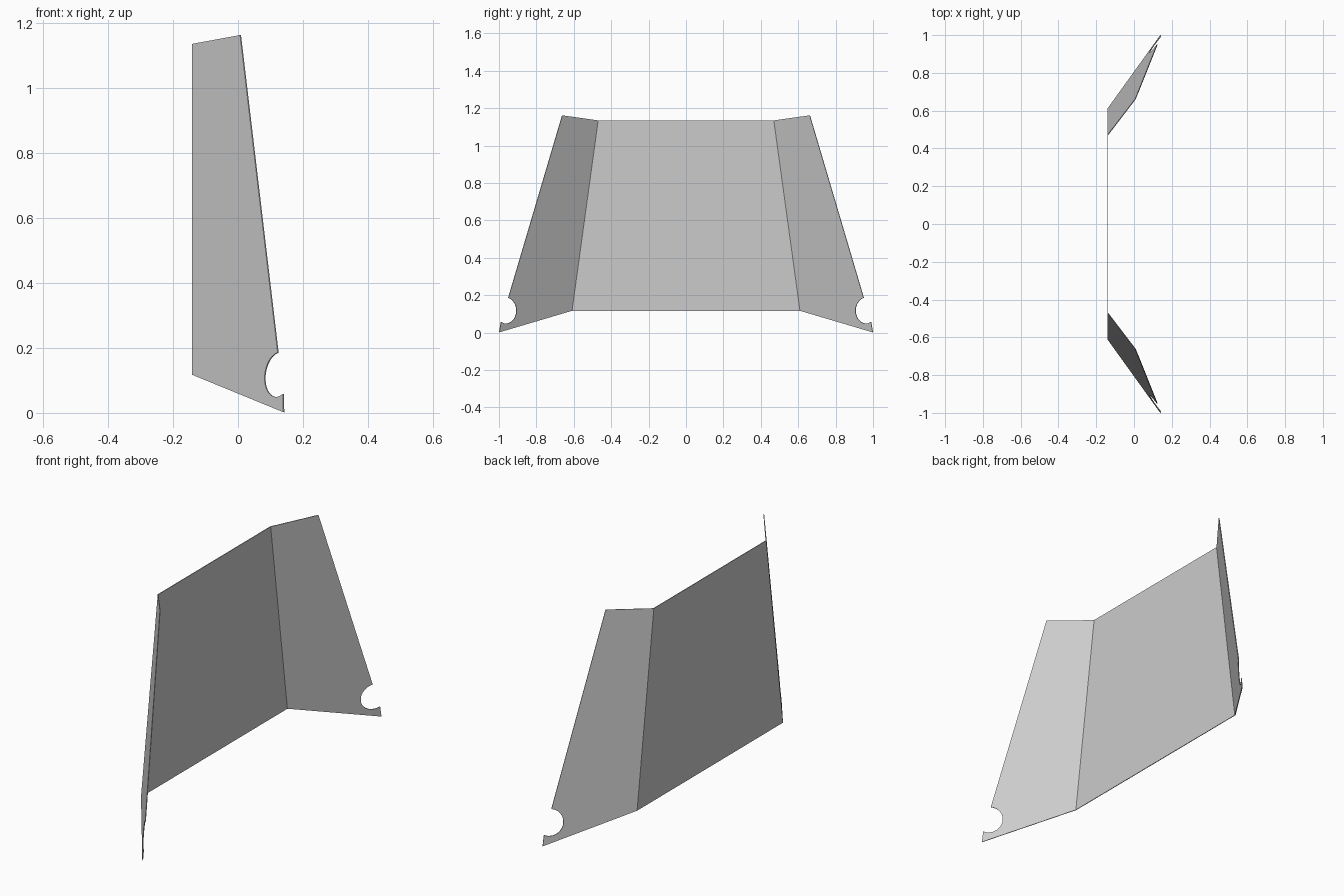
import bpy, bmesh
from math import cos, sin, radians

cube = bpy.data.objects.get("Cube")
if cube:
    bpy.data.objects.remove(cube, do_unlink=True)

# Single grey sheet material
grey = bpy.data.materials.new("light grey")
grey.use_nodes = True
colour = (0.6, 0.6, 0.6, 1.0)
grey.diffuse_color = colour
grey.node_tree.nodes["Principled BSDF"].inputs["Base Color"].default_value = colour

PANEL_X = -0.139
FOLD_LOW, FOLD_HIGH = (0.61, 0.117), (0.47, 1.135)
WING_SLOPE = 0.75
NOTCH_Y, NOTCH_Z = 0.962, 0.118
NOTCH_RY, NOTCH_RZ = 0.055, 0.069


def wing_point(y, z):
    """Place a side-profile point on the plane of the folded wing."""
    t = (z - FOLD_LOW[1]) / (FOLD_HIGH[1] - FOLD_LOW[1])
    fold_y = FOLD_LOW[0] + t * (FOLD_HIGH[0] - FOLD_LOW[0])
    return (PANEL_X + WING_SLOPE * (y - fold_y), y, z)


bm = bmesh.new()
low = bm.verts.new((PANEL_X, *FOLD_LOW))
high = bm.verts.new((PANEL_X, *FOLD_HIGH))

# Half of the flat middle panel
mid_high = bm.verts.new((PANEL_X, 0, FOLD_HIGH[1]))
mid_low = bm.verts.new((PANEL_X, 0, FOLD_LOW[1]))
bm.faces.new((mid_low, low, high, mid_high))

# Wing with a round notch near its lower outer corner
steps = 24
notch = []
for i in range(steps + 1):
    a = radians(102 + (300 - 102) * i / steps)
    notch.append((NOTCH_Y + NOTCH_RY * cos(a), NOTCH_Z + NOTCH_RZ * sin(a)))
outline = [(0.662, 1.162)] + notch + [(0.999, 0.002)]
wing = [bm.verts.new(wing_point(y, z)) for y, z in outline]
bm.faces.new([low] + wing[::-1] + [high])
bmesh.ops.recalc_face_normals(bm, faces=bm.faces)

mesh = bpy.data.meshes.new("folded_panel")
bm.to_mesh(mesh)
bm.free()
mesh.materials.append(grey)
panel = bpy.data.objects.new("folded_panel", mesh)
bpy.context.collection.objects.link(panel)

# Mirror front to back, then give the sheet its thickness
mirror = panel.modifiers.new("mirror", "MIRROR")
mirror.use_axis = (False, True, False)
mirror.use_clip = True
solid = panel.modifiers.new("thickness", "SOLIDIFY")
solid.thickness = 0.004
solid.offset = 0
